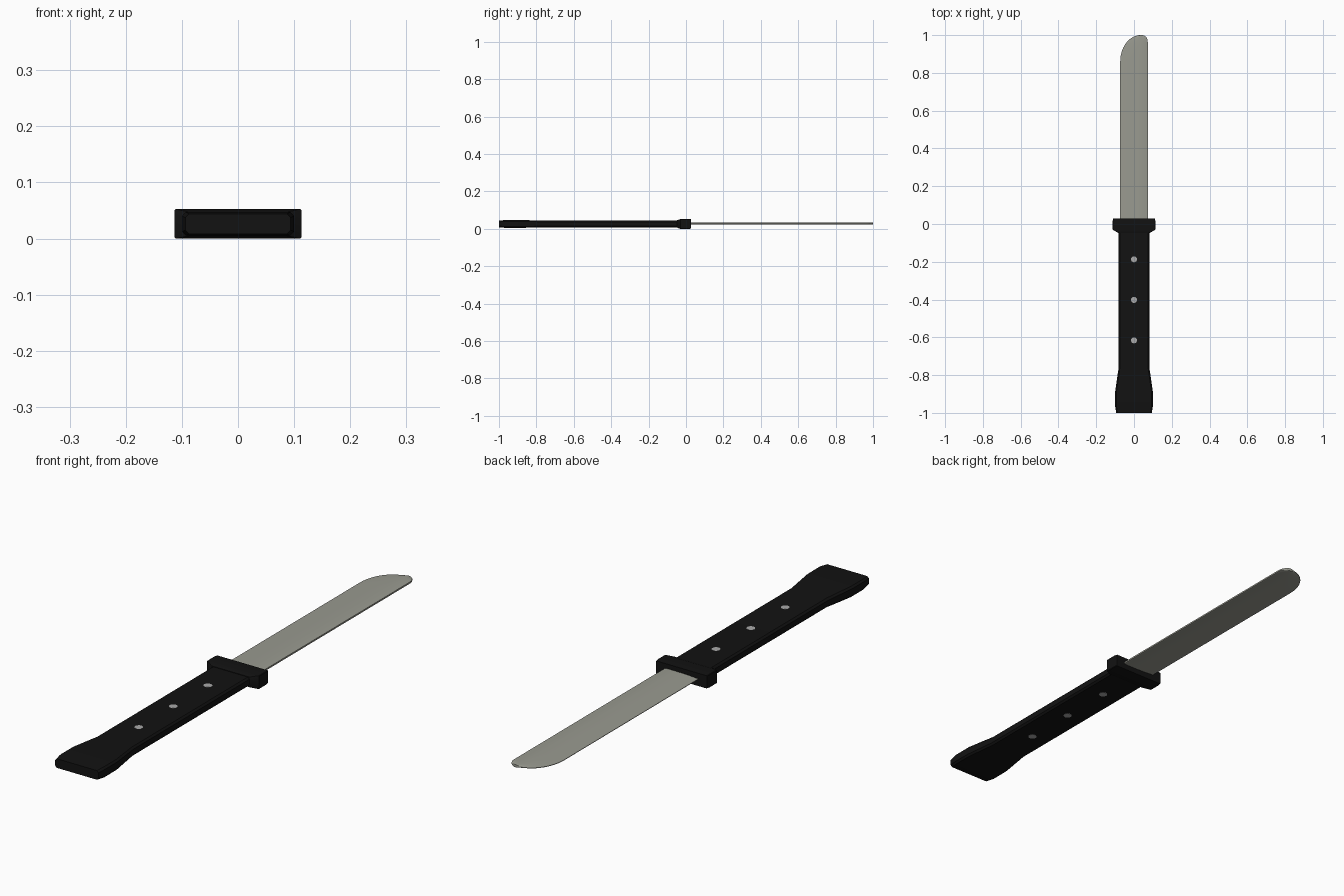
import bpy, bmesh, math

if "Cube" in bpy.data.objects:
    bpy.data.objects.remove(bpy.data.objects["Cube"])

ZC = 0.0262  # mid-plane height of the knife


def material(name, rgb):
    m = bpy.data.materials.new(name)
    m.diffuse_color = (*rgb, 1)
    m.use_nodes = True
    m.node_tree.nodes["Principled BSDF"].inputs["Base Color"].default_value = m.diffuse_color
    return m


black = material("black plastic", (0.006, 0.006, 0.006))
steel = material("blade steel", (0.32, 0.325, 0.28))
pin_grey = material("pin metal", (0.4, 0.4, 0.4))


def loft(name, rings, mat, smooth_angle):
    """Skin a list of closed rings lying along y, and cap both ends."""
    bm = bmesh.new()
    loops = [[bm.verts.new(p) for p in r] for r in rings]
    n = len(loops[0])
    for a, b in zip(loops, loops[1:]):
        for i in range(n):
            j = (i + 1) % n
            bm.faces.new((a[i], a[j], b[j], b[i]))
    bm.faces.new(loops[0])
    bm.faces.new(loops[-1][::-1])
    bmesh.ops.recalc_face_normals(bm, faces=bm.faces)
    me = bpy.data.meshes.new(name)
    bm.to_mesh(me)
    bm.free()
    me.materials.append(mat)
    ob = bpy.data.objects.new(name, me)
    bpy.context.collection.objects.link(ob)
    bpy.context.view_layer.objects.active = ob
    bpy.ops.object.select_all(action='DESELECT')
    ob.select_set(True)
    bpy.ops.object.shade_smooth_by_angle(angle=math.radians(smooth_angle))
    return ob


def chamfered(y, w, h, c):
    """Rectangle of half-size w, h with corners cut by c."""
    pts = [(w, h - c), (w - c, h), (c - w, h), (-w, h - c),
           (-w, c - h), (c - w, -h), (w - c, -h), (w, c - h)]
    return [(x, y, ZC + z) for x, z in pts]


# Handle with flared pommel
handle = [(-1.0, 0.094, 0.018), (-0.965, 0.1, 0.021), (-0.89, 0.1, 0.021),
          (-0.82, 0.09, 0.0195), (-0.765, 0.082, 0.018), (-0.02, 0.082, 0.018)]
loft("handle", [chamfered(y, w, h, 0.007) for y, w, h in handle], black, 35)

# Guard, tapered toward the handle
guard = [(-0.047, 0.084, 0.02), (-0.03, 0.113, 0.0262), (0.014, 0.113, 0.0262),
         (0.028, 0.111, 0.025)]
loft("guard", [chamfered(y, w, h, 0.002) for y, w, h in guard], black, 25)


# Blade: thin edge on -x, thick spine on +x, rounded tip
def blade_ring(y, left, right):
    w, t = right - left, 0.0052
    pts = [(0, 0.001), (0.3, t * 0.75), (0.65, t), (0.95, t), (1, t * 0.6)]
    pts += [(u, -z) for u, z in reversed(pts)]
    return [(left + u * w, y, ZC + 0.002 + z) for u, z in pts]


rings = [blade_ring(0.0, -0.073, 0.073), blade_ring(0.4, -0.073, 0.073),
         blade_ring(0.86, -0.073, 0.073)]
for i in range(1, 13):
    s = math.sin(i / 12 * math.pi / 2)
    y = 0.86 + 0.14 * s
    left = -0.073 + 0.108 * (1 - math.sqrt(1 - s * s)) if s < 1 else 0.03
    v = max(0, (y - 0.965) / 0.035)
    right = 0.073 - 0.03 * (1 - math.sqrt(max(0, 1 - v * v)))
    rings.append(blade_ring(y, min(left, 0.03), right))
loft("blade", rings, steel, 50)

# Three pins through the handle
for k, y in enumerate((-0.187, -0.402, -0.616)):
    bpy.ops.mesh.primitive_cylinder_add(vertices=16, radius=0.016, depth=0.0375,
                                        location=(0, y, ZC))
    pin = bpy.context.object
    pin.name = f"pin_{k + 1}"
    pin.data.materials.append(pin_grey)
